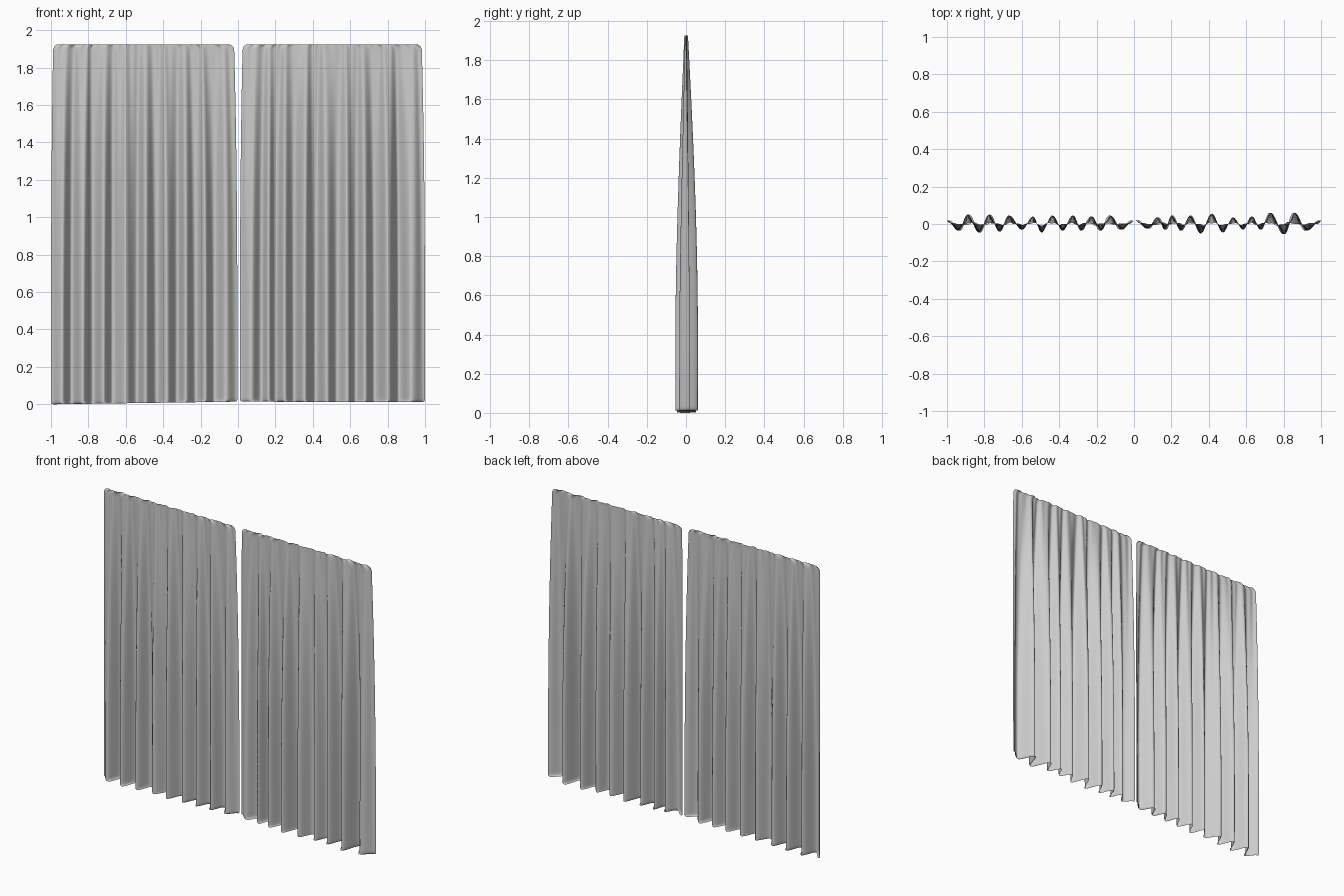
import bpy, bmesh, math

cube = bpy.data.objects.get("Cube")
if cube:
    bpy.data.objects.remove(cube, do_unlink=True)

fabric = bpy.data.materials.new("grey fabric")
fabric.use_nodes = True
GREY = (0.6, 0.6, 0.6, 1)
fabric.diffuse_color = GREY
bsdf = fabric.node_tree.nodes["Principled BSDF"]
bsdf.inputs["Base Color"].default_value = GREY
bsdf.inputs["Roughness"].default_value = 0.8

TOP, CORNER = 1.925, 0.03
COLUMNS, ROWS = 190, 40


def ease(t):
    return (1 - math.cos(math.pi * t)) / 2


def fold_depth(x, folds):
    """Smooth wave through the fold crests and valleys (x, depth in hundredths)."""
    for (xa, ya), (xb, yb) in zip(folds, folds[1:]):
        if x <= xb:
            return (ya + (yb - ya) * ease(max(0, (x - xa) / (xb - xa)))) / 100
    return folds[-1][1] / 100


def corner_inset(z, bottom):
    """Sideways inset that rounds the upper and lower corners."""
    inset = 0
    for distance, r in ((TOP - z, CORNER), (z - bottom, 0.012)):
        if distance < r:
            inset += r - math.sqrt(max(0, r * r - (r - distance) ** 2))
    return inset


def curtain(name, folds, taper, bottoms):
    x0, x1 = folds[0][0], folds[-1][0]
    bm = bmesh.new()
    grid = []
    for j in range(ROWS + 1):
        t = ease(j / ROWS)
        row = []
        for i in range(COLUMNS + 1):
            u = i / COLUMNS
            bottom = bottoms[0] + (bottoms[1] - bottoms[0]) * u
            z = bottom + (TOP - bottom) * t
            # panel narrows slightly toward the hanging edge
            inset = corner_inset(z, bottom)
            left = x0 + taper[0] * t ** 3 + inset
            right = x1 - taper[1] * t ** 3 - inset
            x_flat = x0 + (x1 - x0) * u
            # deep folds below fade into fine gathers above
            fullness = 0.12 + 0.88 * math.sin(math.pi / 2 * min(1, (1 - t) / 0.85))
            gather = math.sin(x_flat * 118 + math.sin(x_flat * 31))
            y = fold_depth(x_flat, folds) * fullness + 0.006 * gather * t * (1.1 - t)**0.3
            row.append(bm.verts.new((left + (right - left) * u, y, z)))
        grid.append(row)
    for a, b in zip(grid, grid[1:]):
        for i in range(COLUMNS):
            bm.faces.new((a[i], a[i + 1], b[i + 1], b[i]))
    mesh = bpy.data.meshes.new(name)
    bm.to_mesh(mesh)
    bm.free()
    mesh.materials.append(fabric)
    mesh.polygons.foreach_set("use_smooth", [True] * len(mesh.polygons))
    obj = bpy.data.objects.new(name, mesh)
    bpy.context.collection.objects.link(obj)


# Curtain on the model's right
curtain("right_curtain", [
    (-1, 2), (-.94, -3.5), (-.89, 5), (-.83, -4.5), (-.775, 5), (-.72, -4),
    (-.67, 4.5), (-.6, -3), (-.54, 4), (-.495, -4.5), (-.435, 4.5), (-.38, -3.5),
    (-.325, 4.5), (-.28, -3.5), (-.225, 4), (-.175, -3.5), (-.125, 4.5),
    (-.065, -3), (-.003, 2)], (.012, .018), (0, .014))

# Curtain on the model's left
curtain("left_curtain", [
    (.01, 2), (.07, -2.5), (.125, 3.5), (.165, -3), (.2, 4.5), (.25, -3.5),
    (.3, 4.5), (.355, -5), (.415, 5.5), (.475, -4.5), (.53, 3.5), (.585, -3),
    (.63, 4), (.68, -3), (.73, 6), (.805, -5.5), (.86, 6), (.925, -3.5),
    (1, 2)], (.015, .018), (.014, .012))
